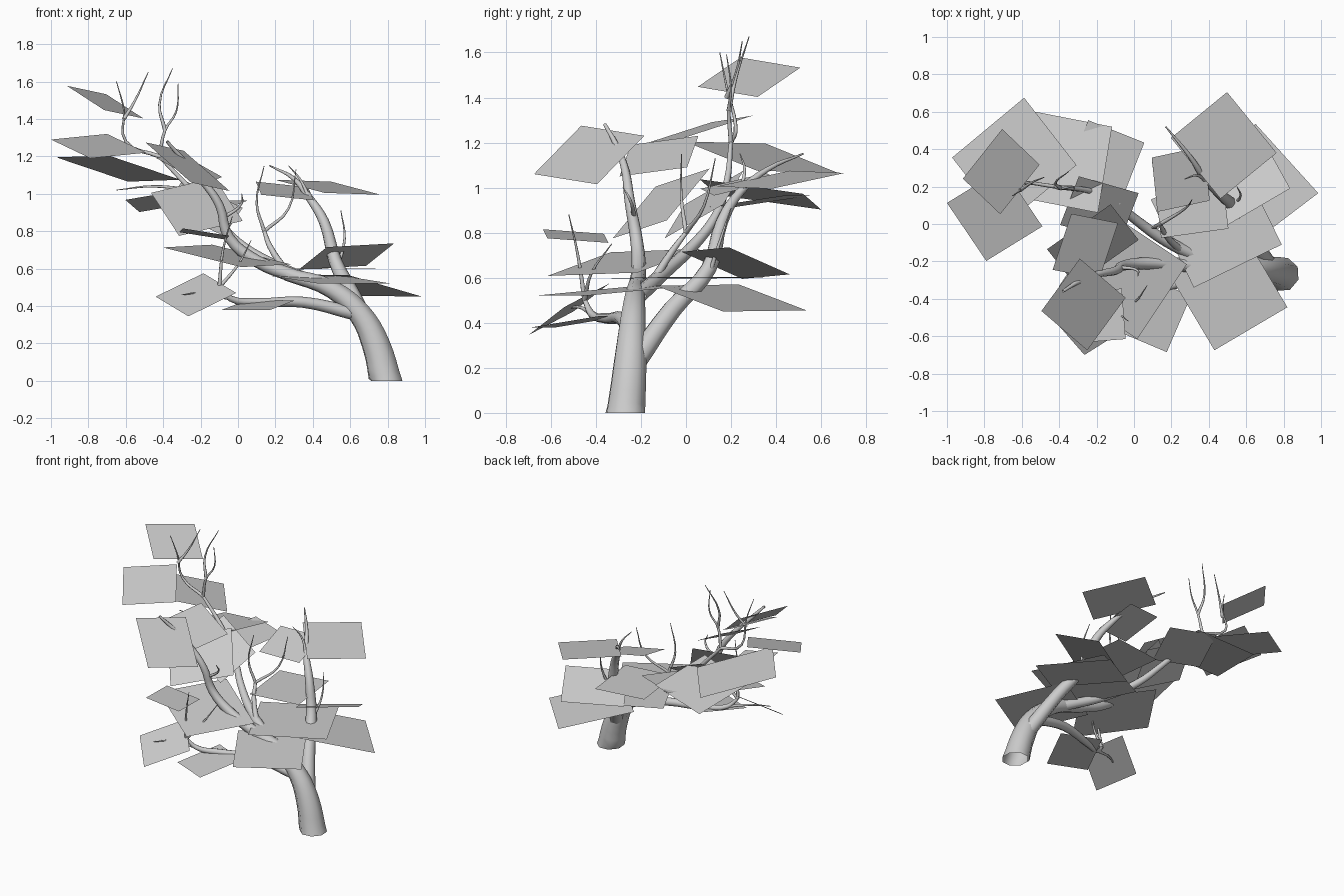
import bpy
import bmesh
from mathutils import Vector

cube = bpy.data.objects.get("Cube")
if cube:
    bpy.data.objects.remove(cube, do_unlink=True)


def make_material(name, value):
    material = bpy.data.materials.new(name)
    material.use_nodes = True
    colour = (value, value, value, 1)
    material.diffuse_color = colour
    material.node_tree.nodes["Principled BSDF"].inputs["Base Color"].default_value = colour
    return material


grey = make_material("plain grey", .6)


def add_object(name, mesh):
    mesh.materials.clear()
    mesh.materials.append(grey)
    created = bpy.data.objects.new(name, mesh)
    bpy.context.collection.objects.link(created)
    return created


def limb(name, start_radius, end_radius, *points):
    """Smooth tapering tube through the given points, cut flat at the ground."""
    curve = bpy.data.curves.new(name, "CURVE")
    curve.dimensions = "3D"
    curve.bevel_depth = 1
    curve.bevel_resolution = 2
    curve.resolution_u = 4
    spline = curve.splines.new("BEZIER")
    spline.bezier_points.add(len(points) - 1)
    for index, (knot, point) in enumerate(zip(spline.bezier_points, points)):
        factor = index / (len(points) - 1)
        knot.co = point
        knot.radius = start_radius + (end_radius - start_radius) * factor
        knot.handle_left_type = knot.handle_right_type = "AUTO"
    helper = bpy.data.objects.new(name + "_path", curve)
    bpy.context.collection.objects.link(helper)
    bpy.context.view_layer.update()
    evaluated = helper.evaluated_get(bpy.context.evaluated_depsgraph_get())
    mesh = bpy.data.meshes.new_from_object(evaluated)
    bpy.data.objects.remove(helper, do_unlink=True)
    for vertex in mesh.vertices:
        vertex.co.z = max(vertex.co.z, 0)
    for face in mesh.polygons:
        face.use_smooth = True
    add_object(name, mesh)


def twig(name, *points):
    limb(name, .011, .002, *points)


def leaf_card(name, centre, long_edge, short_edge):
    """Flat rectangular foliage card given by its centre and two edges."""
    centre, along, across = (Vector(v) for v in (centre, long_edge, short_edge))
    sheet = bmesh.new()
    corners = [sheet.verts.new(centre + along * s / 2 + across * t / 2)
               for s, t in ((-1, -1), (1, -1), (1, 1), (-1, 1))]
    face = sheet.faces.new(corners)
    face.normal_update()
    if face.normal.z < 0:
        face.normal_flip()
    mesh = bpy.data.meshes.new(name)
    sheet.to_mesh(mesh)
    sheet.free()
    add_object(name, mesh)


# Trunk, leaning to one side and running into the front limb
limb("trunk", .092, .036, (.795, -.27, -.03), (.735, -.25, .2), (.65, -.24, .36),
     (.5, -.23, .49), (.26, -.22, .57))
limb("front_limb", .038, .008, (.3, -.22, .56), (.1, -.21, .64), (-.05, -.22, .77),
     (-.1, -.25, .94), (-.2, -.27, 1.08), (-.3, -.31, 1.19), (-.38, -.36, 1.28))

# Main limbs
limb("right_limb", .036, .01, (.42, -.21, .52), (.17, -.09, .63), (0, .03, .74),
     (-.12, .13, .87), (-.25, .18, 1.02), (-.42, .2, 1.2))
limb("left_limb", .052, .004, (.72, -.23, .22), (.61, -.06, .46), (.52, .1, .64),
     (.46, .16, .85), (.38, .24, .98), (.3, .36, 1.08), (.17, .52, 1.15))
limb("low_limb", .036, .01, (.62, -.25, .36), (.35, -.29, .42), (.1, -.36, .42),
     (-.04, -.42, .44), (-.1, -.45, .5))
limb("middle_limb", .02, .01, (.26, -.15, .58), (.17, -.06, .72), (.14, 0, .8))

# Twigs at the top of the right limb
twig("top_twig_inner", (-.42, .2, 1.2), (-.39, .19, 1.34), (-.33, .2, 1.44), (-.32, .18, 1.59))
twig("top_twig_tall", (-.39, .19, 1.34), (-.42, .22, 1.48), (-.35, .28, 1.67))
twig("top_twig_outer", (-.42, .2, 1.2), (-.6, .22, 1.28), (-.61, .18, 1.45), (-.65, .15, 1.6))
twig("top_twig_fork", (-.61, .18, 1.4), (-.55, .22, 1.5), (-.48, .25, 1.65))
twig("side_twig", (-.25, .18, 1.02), (-.45, .2, 1.04), (-.65, .25, 1.02))

# Twigs on the remaining limbs
twig("low_twig_upright", (-.1, -.45, .5), (-.08, -.48, .7), (-.03, -.52, .88))
twig("low_twig_fork", (-.1, -.45, .5), (0, -.42, .62), (.07, -.33, .75))
twig("low_twig_side", (-.04, -.42, .44), (-.2, -.48, .47), (-.3, -.55, .46))
twig("middle_twig_upright", (.14, 0, .8), (.1, -.02, .95), (.14, -.02, 1.15))
twig("middle_twig_outer", (.14, 0, .8), (.27, .08, .92), (.31, .13, 1.13))
twig("left_twig", (.53, .1, .6), (.57, .15, .76), (.55, .2, .91))
twig("left_twig_tip", (.38, .24, .98), (.33, .26, 1.08), (.27, .24, 1.15))
twig("front_twig", (-.08, -.23, .87), (.02, -.25, .95), (.02, -.28, 1.0))

# Foliage of the high right crown
leaf_card("crown_leaf_top", (-.71, .28, 1.49), (.21, .265, -.045), (-.2, .19, .13))
leaf_card("crown_leaf_outer", (-.745, .05, 1.255), (.21, -.31, -.1), (.3, .185, .03))
leaf_card("crown_leaf_back", (-.64, .335, 1.135), (.385, .32, -.13), (.28, -.36, .01))
leaf_card("crown_leaf_low", (-.36, .33, .97), (.075, .46, -.065), (.41, -.08, .07))
leaf_card("crown_leaf_inner", (-.16, .33, .94), (.13, .33, .05), (.3, -.12, 0))

# Foliage of the front limb
leaf_card("front_leaf_top", (-.27, -.43, 1.145), (.245, -.21, -.215), (.205, .28, -.045))
leaf_card("front_leaf_upper", (-.26, -.12, 1.14), (.1, .3, .04), (.25, -.05, -.14))
leaf_card("front_leaf_middle", (-.22, -.11, .93), (.34, .24, .08), (.15, -.19, -.23))
leaf_card("front_leaf_inner", (-.185, .08, .925), (.32, -.09, -.15), (-.1, -.26, -.15))
leaf_card("front_leaf_wide", (-.06, -.275, .668), (.42, -.28, -.105), (.265, .4, .015))

# Foliage of the low limb
leaf_card("low_leaf_outer", (-.225, -.52, .46), (.255, .16, .125), (-.175, .2, .105))
leaf_card("low_leaf_upper", (-.18, -.49, .785), (.02, -.27, .02), (.25, .02, -.04))
leaf_card("low_leaf_inner", (.11, -.48, .405), (.13, .3, .05), (.26, -.11, 0))

# Foliage of the left limb
leaf_card("left_leaf_top", (.48, .42, 1.035), (.265, -.325, -.07), (-.3, -.245, .01))
leaf_card("left_leaf_inner", (.25, .24, 1.015), (.28, .06, -.03), (.03, -.29, -.07))
leaf_card("left_leaf_outer", (.62, .2, .51), (.395, .3, -.115), (.335, -.37, -.005))
leaf_card("left_leaf_front", (.5, -.35, .54), (-.25, .42, .04), (.39, .23, 0))
leaf_card("left_leaf_small", (.58, .22, .665), (.36, .21, .02), (-.15, .27, -.12))
leaf_card("left_leaf_wide", (.44, .01, .6), (.47, .23, .005), (-.23, .47, 0))
leaf_card("left_leaf_flat", (.3, .16, .745), (.05, -.42, 0), (.36, .05, 0))
